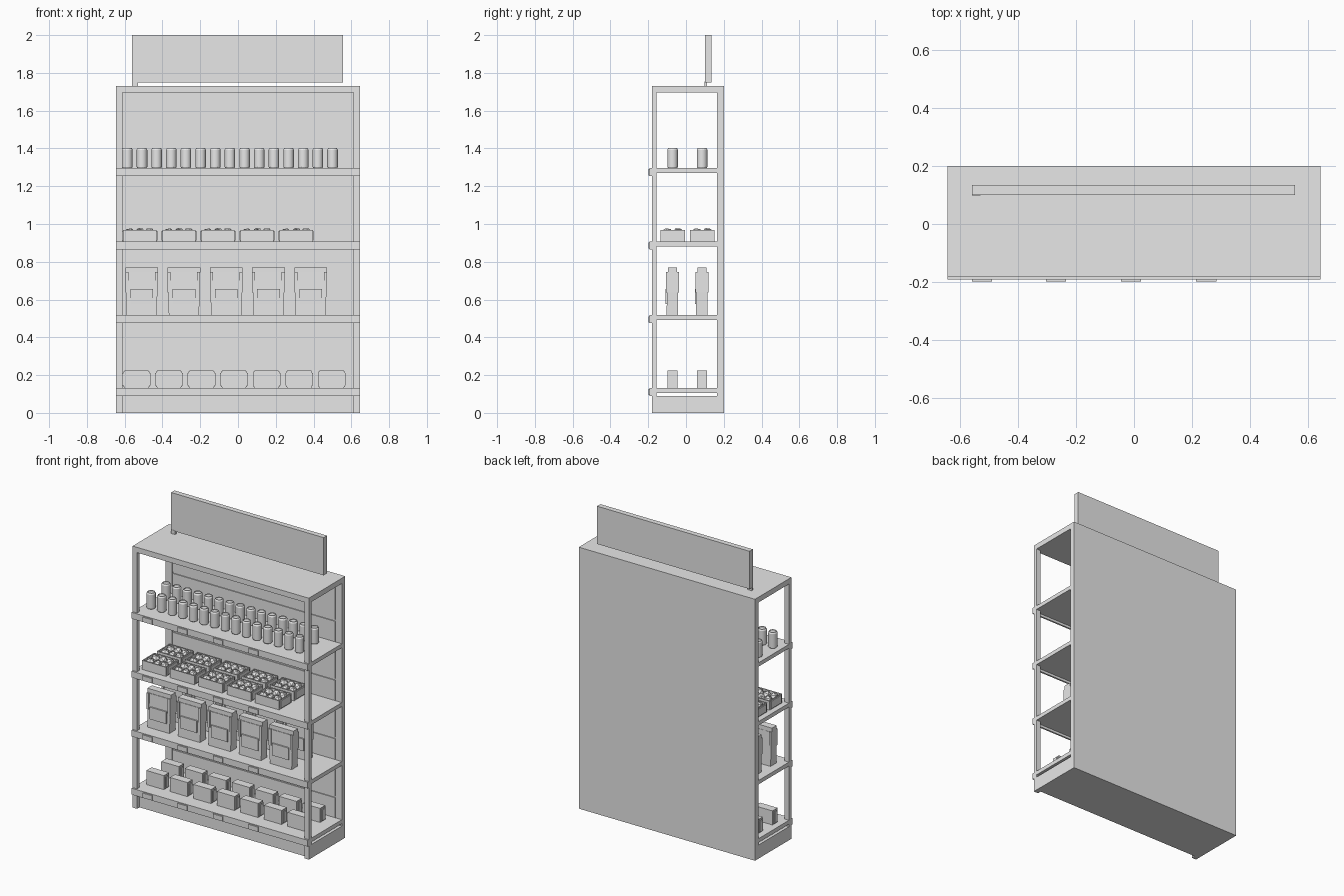
import bpy, bmesh, math, random
from mathutils import Matrix, Vector

cube = bpy.data.objects.get("Cube")
if cube:
    bpy.data.objects.remove(cube, do_unlink=True)

random.seed(4)
grey = bpy.data.materials.new("plain_grey")
grey.use_nodes = True
grey.diffuse_color = (0.8, 0.8, 0.8, 1)
grey.node_tree.nodes["Principled BSDF"].inputs["Base Color"].default_value = (0.8, 0.8, 0.8, 1)

ROWS = (-0.071, 0.085)                     # product rows, front and back
SHELF_TOPS = (0.132, 0.517, 0.907, 1.296)


def block(bm, x, y, z, top=1.0):
    """Box between (min, max) pairs; top scales the upper face in x."""
    mid = (x[0] + x[1]) / 2
    verts = bmesh.ops.create_cube(bm, size=1)["verts"]
    for v in verts:
        up = v.co.z > 0
        v.co = Vector((x[v.co.x > 0], y[v.co.y > 0], z[up]))
        if up:
            v.co.x = mid + (v.co.x - mid) * top
    return verts


def finish(name, bm):
    mesh = bpy.data.meshes.new(name)
    bm.to_mesh(mesh)
    bm.free()
    mesh.materials.append(grey)
    obj = bpy.data.objects.new(name, mesh)
    bpy.context.collection.objects.link(obj)
    return obj


def box(name, x, y, z):
    bm = bmesh.new()
    block(bm, x, y, z)
    return finish(name, bm)


def stock(name, build, count, first, pitch, shelf):
    """Repeat one product mesh along both rows of a shelf."""
    bm = bmesh.new()
    build(bm)
    proto = finish(name, bm)
    proto.location = (first, ROWS[0], SHELF_TOPS[shelf])
    for r, y in enumerate(ROWS):
        for i in range(count):
            if r + i:
                copy = proto.copy()
                copy.name = f"{name}_{r}_{i}"
                copy.location = (first + i * pitch, y, SHELF_TOPS[shelf])
                bpy.context.collection.objects.link(copy)
    return proto


# Cabinet frame
W = 0.645
box("top_panel", (-W, W), (-0.181, 0.2), (1.695, 1.73))
box("back_panel", (-W, W), (0.171, 0.2), (0, 1.695))
box("base", (-W, W), (-0.155, 0.171), (0, 0.09))
for side, name in ((-1, "right_post"), (1, "left_post")):
    xs = sorted((side * W, side * 0.612))
    box("front_" + name, xs, (-0.181, -0.155), (0, 1.695))
    box("back_" + name, sorted((side * W, side * 0.597)), (0.165, 0.171), (0.09, 1.695))

# Back lining, with a narrow gap between neighbouring sheets
seams = (0.09, 0.27, 0.66, 1.047, 1.437, 1.695)
for low, high in zip(seams, seams[1:]):
    box("back_lining", (-0.595, 0.595), (0.165, 0.171), (low + 0.006, high - 0.006))

# Shelves, front rails and price tags
for top in SHELF_TOPS:
    box("shelf", (-W, W), (-0.181, 0.165), (top - 0.026, top))
    box("shelf_rail", (-W, W), (-0.192, -0.181), (top - 0.042, top))
    for x in (-0.525, -0.27, -0.01, 0.25):
        box("price_tag", (x - 0.035, x + 0.035), (-0.199, -0.192), (top - 0.038, top - 0.006))

# Header sign and its bracket
box("header_sign", (-0.56, 0.557), (0.1, 0.135), (1.75, 2.0))
box("sign_bracket", (-0.56, -0.53), (0.098, 0.112), (1.73, 1.755))


# Cans: a turned profile
def can(bm):
    profile = [(0, 0), (0.024, 0), (0.028, 0.006), (0.028, 0.097),
               (0.023, 0.106), (0.021, 0.106), (0.02, 0.102), (0, 0.102)]
    verts = [bm.verts.new((r, 0, z)) for r, z in profile]
    edges = [bm.edges.new(pair) for pair in zip(verts, verts[1:])]
    bmesh.ops.spin(bm, geom=verts + edges, cent=(0, 0, 0), axis=(0, 0, 1),
                   angle=math.tau, steps=16, use_merge=True)
    bmesh.ops.remove_doubles(bm, verts=bm.verts, dist=0.0001)
    bmesh.ops.recalc_face_normals(bm, faces=bm.faces)


# Produce crates: open tray with lumps inside
def crate(bm):
    hx, hy, h, t = 0.088, 0.065, 0.06, 0.006
    block(bm, (-hx, hx), (-hy, hy), (0, 0.03))
    for s in (-1, 1):
        block(bm, sorted((s * hx, s * (hx - t))), (-hy, hy), (0.03, h))
        block(bm, (t - hx, hx - t), sorted((s * hy, s * (hy - t))), (0.03, h))
        block(bm, sorted((s * hx, s * (hx + 0.005))), (-hy + 0.012, hy - 0.012), (0.006, h - 0.004))
    for ix in (-1, 0, 1):
        for iy in (-1, 1):
            place = Matrix.Translation((ix * 0.053, iy * 0.029, 0.044 + random.uniform(-0.003, 0.003)))
            spin = Matrix.Rotation(random.uniform(0, 3), 4, (1, 1, 1))
            bmesh.ops.create_icosphere(bm, subdivisions=1, radius=0.029, matrix=place @ spin)


# Bags: tapered body, folded top and front label
def bag(bm):
    body = block(bm, (-0.08, 0.08), (-0.032, 0.03), (0, 0.225), 1.07)
    for v in body:
        if v.co.z > 0.1:
            v.co.y *= 0.85
    block(bm, (-0.0865, 0.0865), (-0.024, 0.024), (0.225, 0.253))
    block(bm, (-0.06, 0.06), (-0.038, -0.028), (0.06, 0.14))
    for s in (-1, 1):
        block(bm, sorted((s * 0.07, s * 0.086)), (-0.036, 0.034), (0.12, 0.228))


# Small packs: body with narrower ends
def pack(bm):
    block(bm, (-0.064, 0.064), (-0.027, 0.027), (0, 0.093))
    block(bm, (-0.0735, 0.0735), (-0.014, 0.014), (0.012, 0.08))
    block(bm, (-0.069, 0.069), (-0.021, 0.021), (0.005, 0.087))


cans = stock("can", can, 15, -0.586, 0.0776, 3)
for poly in cans.data.polygons:
    poly.use_smooth = abs(poly.normal.z) < 0.1
stock("produce_crate", crate, 5, -0.52, 0.207, 2)
stock("bag", bag, 5, -0.51, 0.2237, 1)
stock("small_pack", pack, 7, -0.538, 0.1724, 0)
